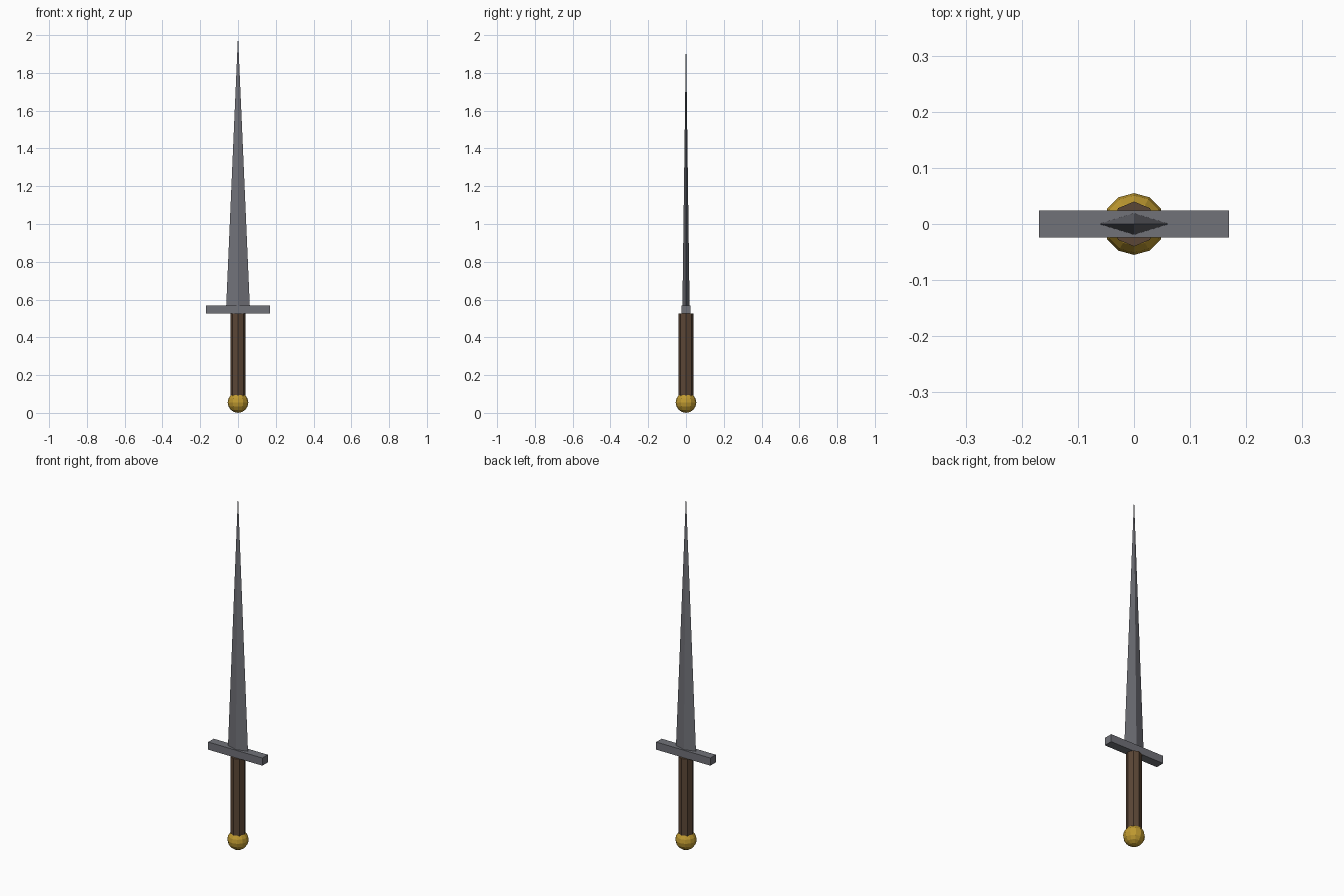
import bpy, bmesh, math
from mathutils import Matrix

if "Cube" in bpy.data.objects:
    bpy.data.objects.remove(bpy.data.objects["Cube"])


def material(name, rgb):
    m = bpy.data.materials.new(name)
    m.diffuse_color = (*rgb, 1)
    m.use_nodes = True
    m.node_tree.nodes["Principled BSDF"].inputs["Base Color"].default_value = m.diffuse_color
    return m


steel = material("grey steel", (0.165, 0.168, 0.19))
wood = material("brown grip", (0.105, 0.062, 0.037))
gold = material("gold", (0.52, 0.32, 0.03))


def add_part(name, bm, mat):
    bmesh.ops.recalc_face_normals(bm, faces=bm.faces)
    mesh = bpy.data.meshes.new(name)
    bm.to_mesh(mesh)
    bm.free()
    mesh.materials.append(mat)
    obj = bpy.data.objects.new(name, mesh)
    bpy.context.collection.objects.link(obj)
    return obj


def prism(sides, r1, r2, z1, z2, sx=1, sy=1, turn=0):
    """Tapered prism between two heights, scaled across x and y."""
    bm = bmesh.new()
    bmesh.ops.create_cone(bm, cap_ends=True, segments=sides, radius1=r1, radius2=r2, depth=z2 - z1)
    bmesh.ops.rotate(bm, verts=bm.verts, matrix=Matrix.Rotation(turn, 3, 'Z'))
    bmesh.ops.scale(bm, verts=bm.verts, vec=(sx, sy, 1))
    bmesh.ops.translate(bm, verts=bm.verts, vec=(0, 0, (z1 + z2) / 2))
    return bm


# Blade: diamond section tapering to a point
add_part("blade", prism(4, 1, 0, 0.565, 2.0, 0.0625, 0.019), steel)

# Crossguard: a plain bar
r = math.sqrt(2)
add_part("crossguard", prism(4, r, r, 0.526, 0.569, 0.169, 0.0245, math.pi / 4), steel)

# Grip: octagonal handle, sunk into the pommel
add_part("grip", prism(8, 0.04, 0.04, 0.085, 0.526), wood)

# Pommel: faceted ball
bm = bmesh.new()
bmesh.ops.create_uvsphere(bm, u_segments=12, v_segments=8, radius=0.055,
                          matrix=Matrix.Translation((0, 0, 0.055)))
add_part("pommel", bm, gold)
